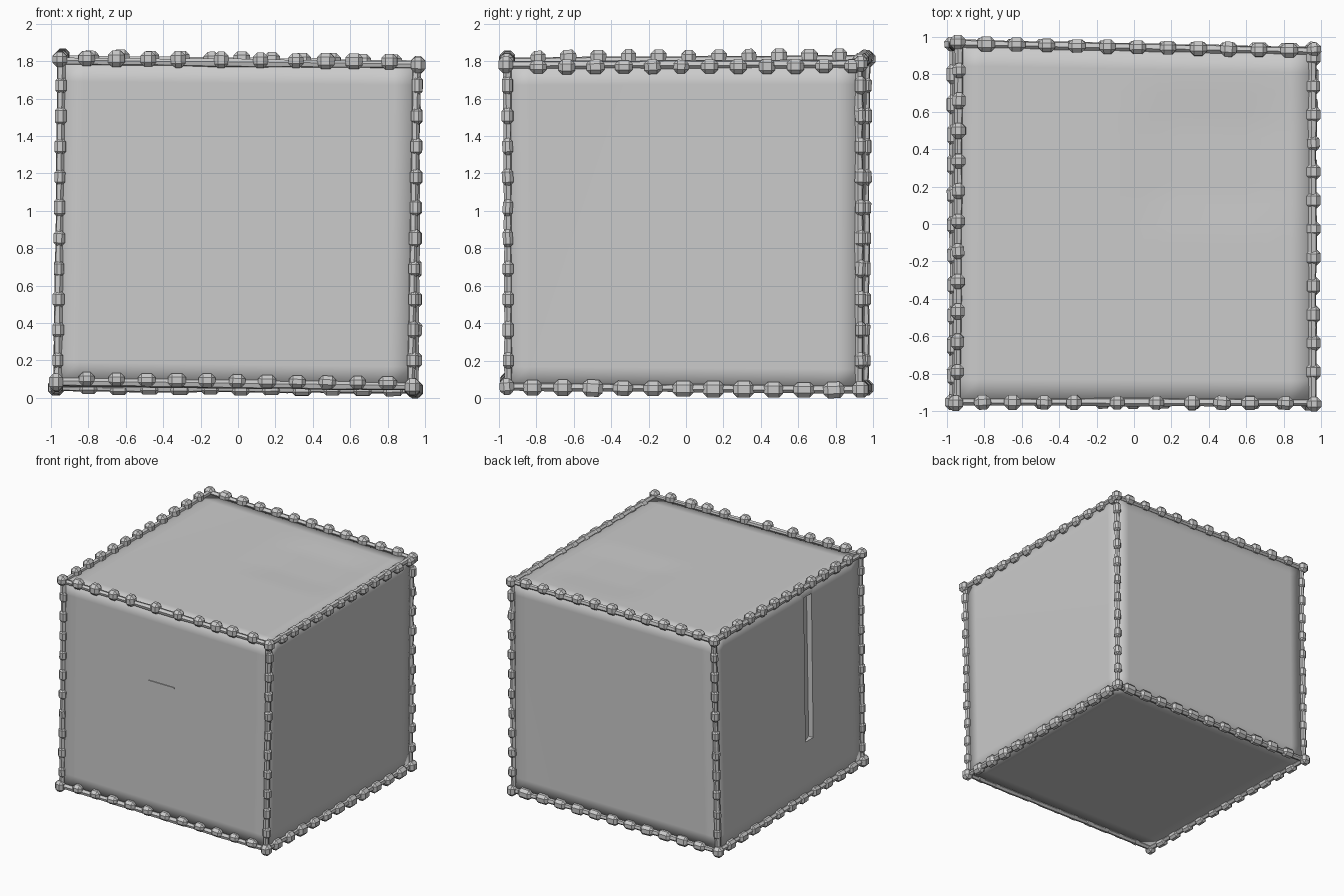
import bpy, bmesh, math, random
from mathutils import Vector, Matrix

if "Cube" in bpy.data.objects:
    bpy.data.objects.remove(bpy.data.objects["Cube"])

random.seed(4)
V = Vector
# slightly skewed box corners: f/b = front/back, l/r = left/right, 0/1 = bottom/top
C = {
    "fl0": V((-0.965, -0.945, 0.085)), "fr0": V((0.925, -0.95, 0.06)),
    "bl0": V((-0.965, 0.955, 0.055)), "br0": V((0.945, 0.925, 0.045)),
    "fl1": V((-0.945, -0.95, 1.80)), "fr1": V((0.955, -0.955, 1.78)),
    "bl1": V((-0.935, 0.965, 1.81)), "br1": V((0.955, 0.925, 1.785)),
}


def finish(bm, name):
    bmesh.ops.recalc_face_normals(bm, faces=bm.faces)
    me = bpy.data.meshes.new(name)
    bm.to_mesh(me)
    bm.free()
    ob = bpy.data.objects.new(name, me)
    bpy.context.collection.objects.link(ob)
    return ob


# Crate body with a soft dent in the lid
bm = bmesh.new()
v = {k: bm.verts.new(p) for k, p in C.items()}
for f in ("fl0 fr0 fr1 fl1", "fr0 br0 br1 fr1", "br0 bl0 bl1 br1",
          "bl0 fl0 fl1 bl1", "fl1 fr1 br1 bl1", "bl0 br0 fr0 fl0"):
    bm.faces.new([v[k] for k in f.split()])
bmesh.ops.subdivide_edges(bm, edges=bm.edges[:], cuts=15, use_grid_fill=True)
for p in bm.verts:
    if p.co.z > 1.7 and max(abs(p.co.x), abs(p.co.y)) < 0.9:
        d = max(abs(p.co.x - 0.42) / 0.34, abs(p.co.y - 0.38) / 0.28)
        if d < 1:
            p.co.z -= 0.01
for f in bm.faces:
    f.smooth = True
body = finish(bm, "crate_body")

# Wedge-shaped vertical groove in the left side
bm = bmesh.new()
tri = [(-1.0, -0.21), (-0.95, -0.21), (-0.917, -0.31), (-1.0, -0.31)]
lo = [bm.verts.new((x, y, 0.52)) for x, y in tri]
hi = [bm.verts.new((x + 0.02, y, 1.72)) for x, y in tri]
bm.faces.new(lo)
bm.faces.new(hi)
for i in range(4):
    j = (i + 1) % 4
    bm.faces.new((lo[i], lo[j], hi[j], hi[i]))
cutter = finish(bm, "groove_cutter")
cutter.hide_render = True
cutter.hide_viewport = True
mod = body.modifiers.new("groove", "BOOLEAN")
mod.operation = "DIFFERENCE"
mod.object = cutter

# Small scratch on the front
bm = bmesh.new()
bmesh.ops.create_cube(bm, size=1, matrix=Matrix.Translation((-0.04, -0.953, 1.18))
                      @ Matrix.Diagonal((0.24, 0.01, 0.008, 1)))
finish(bm, "front_scratch")


def block(bm, pos, size, chamfer=0.3):
    """Chamfered, slightly irregular stud."""
    rot = Matrix.Rotation(random.uniform(-0.08, 0.08), 4, random.choice("XYZ"))
    s = [a * random.uniform(0.92, 1.08) for a in size]
    r = bmesh.ops.create_cube(bm, size=1, matrix=Matrix.Translation(pos) @ rot @ Matrix.Diagonal((*s, 1)))
    edges = list({e for q in r["verts"] for e in q.link_edges})
    bmesh.ops.bevel(bm, geom=edges, offset=min(s) * chamfer, segments=1, affect="EDGES")


def rail(bm, a, b, radius=0.022, rings=14):
    """Wavering six-sided trim strip."""
    axis = (b - a).normalized()
    side = axis.orthogonal().normalized()
    up = axis.cross(side)
    prev = None
    for i in range(rings + 1):
        c = a.lerp(b, i / rings)
        r = radius * random.uniform(0.85, 1.15)
        ring = [bm.verts.new(c + r * (side * math.cos(t) + up * math.sin(t)))
                for t in [k * math.pi / 3 for k in range(6)]]
        if prev:
            for k in range(6):
                m = (k + 1) % 6
                bm.faces.new((prev[k], prev[m], ring[m], ring[k]))
        else:
            bm.faces.new(ring)
        prev = ring
    bm.faces.new(prev)


def edge_trim(name, a, b, stops, size, shift):
    """Rail plus studs; stops are coordinates on the edge's main axis."""
    a, b = C[a], C[b]
    ax = max(range(3), key=lambda i: abs(b[i] - a[i]))
    bm = bmesh.new()
    rail(bm, a, b)
    for s in stops:
        t = (s - a[ax]) / (b[ax] - a[ax])
        block(bm, a.lerp(b, t) + V(shift), size)
    finish(bm, name)


def row(first, last, n):
    return [first + (last - first) * i / (n - 1) for i in range(n)]


# Top edge trims
edge_trim("top_front_trim", "fl1", "fr1",
          [-0.81, -0.65, -0.48, -0.32, -0.09, 0.12, 0.31, 0.47, 0.62, 0.81],
          (0.085, 0.075, 0.085), (0, -0.003, 0.016))
edge_trim("top_back_trim", "bl1", "br1", row(-0.79, 0.83, 11),
          (0.09, 0.075, 0.08), (0, 0, 0.012))
edge_trim("top_left_trim", "fl1", "bl1", row(-0.79, 0.82, 11),
          (0.07, 0.085, 0.085), (0, 0, 0.014))
edge_trim("top_right_trim", "fr1", "br1", row(-0.79, 0.89, 12),
          (0.07, 0.09, 0.075), (0.005, 0, -0.012))

# Bottom edge trims
edge_trim("bottom_front_trim", "fl0", "fr0", row(-0.81, 0.80, 11),
          (0.09, 0.07, 0.07), (0, -0.005, 0.018))
edge_trim("bottom_back_trim", "bl0", "br0", row(-0.80, 0.83, 11),
          (0.11, 0.07, 0.075), (0, 0.005, 0.003))
edge_trim("bottom_left_trim", "fl0", "bl0", row(-0.81, 0.80, 11),
          (0.06, 0.10, 0.075), (-0.004, 0, -0.004))
edge_trim("bottom_right_trim", "fr0", "br0", row(-0.82, 0.79, 11),
          (0.075, 0.105, 0.085), (0.003, 0, -0.004))

# Upright corner trims
for name, k in (("front_left", "fl"), ("front_right", "fr"), ("back_left", "bl"), ("back_right", "br")):
    edge_trim(name + "_upright_trim", k + "0", k + "1", row(0.2, 1.67, 10),
              (0.058, 0.058, 0.09),
              (0.006 if k[1] == "r" else 0, 0.008 if k == "br" else 0, 0))

# Corner knobs
bm = bmesh.new()
for k, p in C.items():
    out = V((math.copysign(0.008, p.x), math.copysign(0.008, p.y), 0.01 if k == "fl1" else 0))
    block(bm, p + out, (0.078, 0.078, 0.085))
finish(bm, "corner_knobs")
